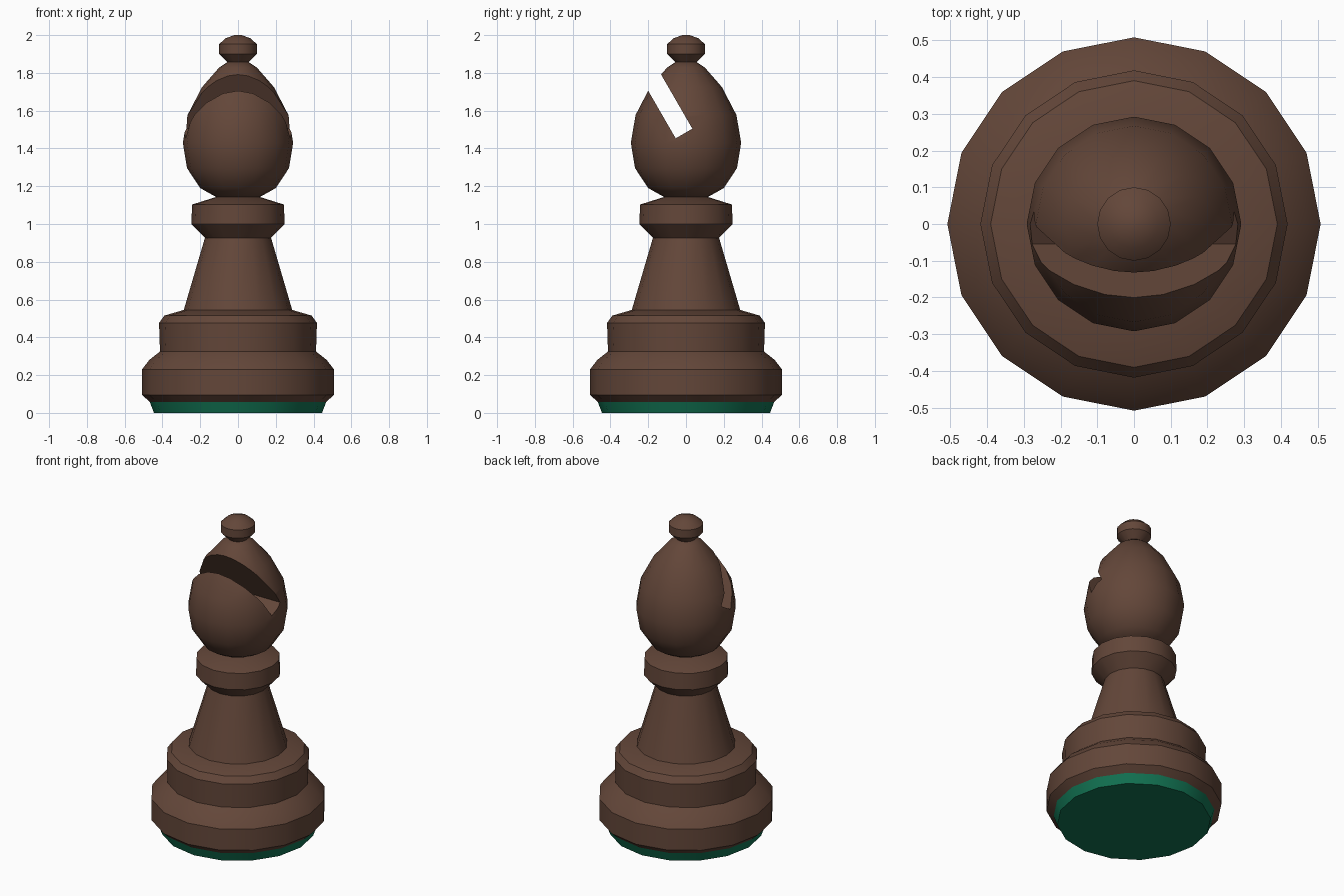
import bpy, bmesh, math
from mathutils import Vector, Matrix

if "Cube" in bpy.data.objects:
    bpy.data.objects.remove(bpy.data.objects["Cube"])

SIDES = 16


def material(name, rgb):
    m = bpy.data.materials.new(name)
    m.diffuse_color = (*rgb, 1)
    m.use_nodes = True
    m.node_tree.nodes["Principled BSDF"].inputs["Base Color"].default_value = m.diffuse_color
    return m


wood = material("dark_wood", (0.125, 0.062, 0.041))
felt = material("green_felt", (0.006, 0.17, 0.085))


def select(ob):
    bpy.ops.object.select_all(action='DESELECT')
    ob.select_set(True)
    bpy.context.view_layer.objects.active = ob


def lathe(name, profile, mat):
    """Closed turned solid from (radius, z) points, bottom to top."""
    bm = bmesh.new()
    rings = []
    for r, z in profile:
        rings.append([bm.verts.new((r * math.cos(a), r * math.sin(a), z))
                      for a in (2 * math.pi * i / SIDES for i in range(SIDES))])
    for lo, hi in zip(rings, rings[1:]):
        for i in range(SIDES):
            j = (i + 1) % SIDES
            bm.faces.new((lo[i], lo[j], hi[j], hi[i]))
    bm.faces.new(rings[0][::-1])
    bm.faces.new(rings[-1])
    me = bpy.data.meshes.new(name)
    bm.to_mesh(me)
    bm.free()
    me.materials.append(mat)
    ob = bpy.data.objects.new(name, me)
    bpy.context.collection.objects.link(ob)
    return ob


# Felt pad, stepped base, tapered stem, collar
parts = [
    lathe("felt_pad", [(.445, 0), (.467, .058)], felt),
    lathe("base", [(.467, .058), (.508, .095), (.508, .23), (.47, .28), (.413, .325),
                   (.418, .476), (.39, .515), (.287, .545)], wood),
    lathe("stem", [(.287, .545), (.175, .927)], wood),
    lathe("collar", [(.175, .927), (.247, 1.0), (.243, 1.103), (.116, 1.143)], wood),
    lathe("finial", [(.055, 1.856), (.10, 1.9), (.10, 1.952), (.066, 1.983), (.02, 2.0)], wood),
]

# Egg-shaped head with a slanted slot through it
head = lathe("head", [(.116, 1.143), (.2, 1.19), (.27, 1.296), (.292, 1.43), (.267, 1.577),
                      (.19, 1.725), (.1, 1.828), (.055, 1.858)], wood)
parts.append(head)

axis = Vector((0, -.5, .866))
bpy.ops.mesh.primitive_cube_add(size=1)
cutter = bpy.context.object
cutter.name = "slot_cutter"
cutter.hide_render = True
cutter.data.transform(Matrix.Translation(Vector((0, -.0105, 1.479)) + axis * .4)
                      @ Matrix.Rotation(math.radians(30), 4, 'X')
                      @ Matrix.Diagonal((1, .102, .8, 1)))
cutter.data.materials.append(wood)
mod = head.modifiers.new("slot", 'BOOLEAN')
mod.object = cutter
mod.operation = 'DIFFERENCE'
mod.solver = 'EXACT'
select(head)
bpy.ops.object.modifier_apply(modifier="slot")
bpy.data.objects.remove(cutter)

# Smooth shading with crisp edges
for ob in parts:
    select(ob)
    bpy.ops.object.shade_smooth_by_angle(angle=math.radians(35))
